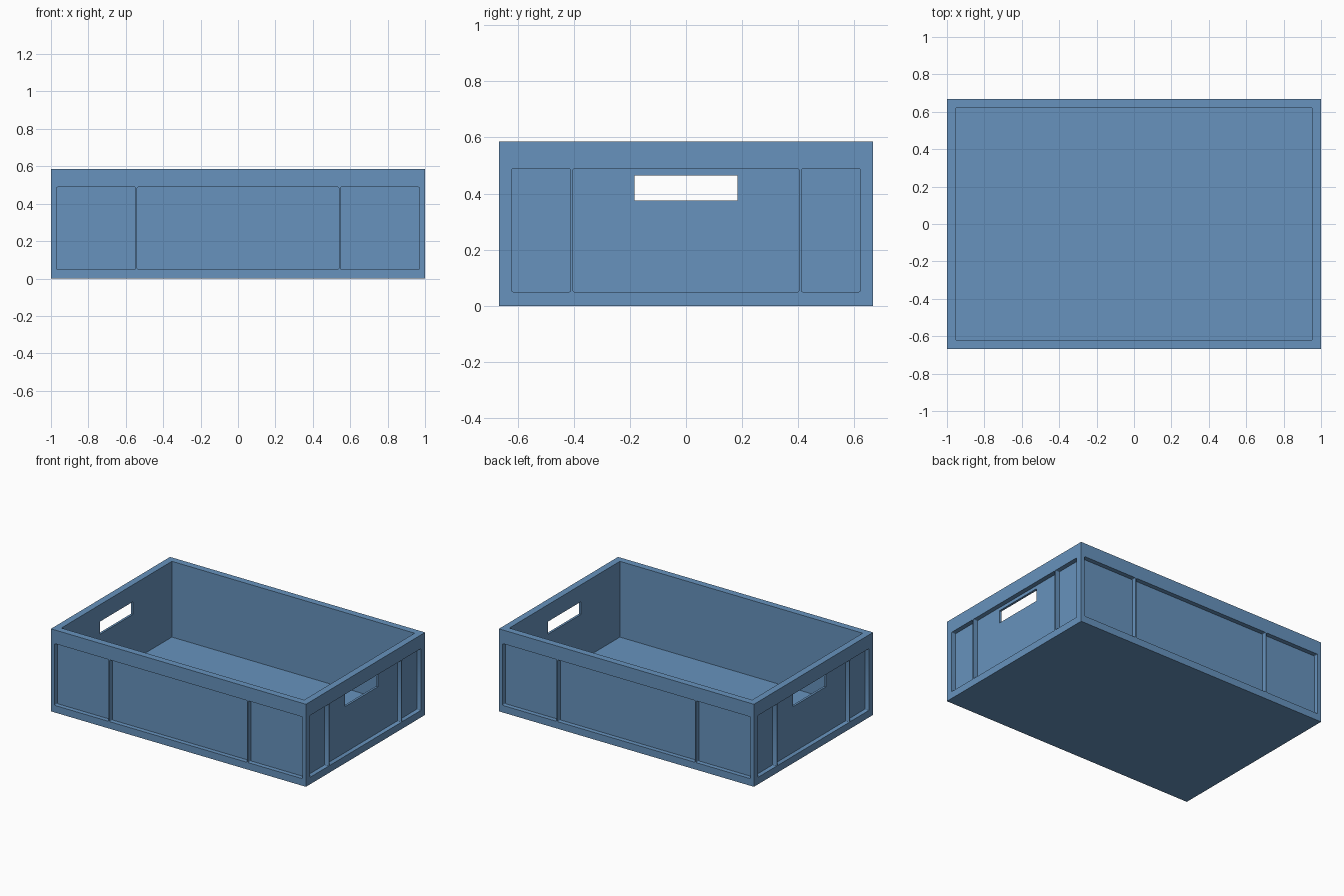
import bpy
import bmesh
from mathutils import Matrix, Vector

cube = bpy.data.objects.get("Cube")
if cube:
    bpy.data.objects.remove(cube, do_unlink=True)

# Overall sizes
HX, HY, HEIGHT = 1.0, 0.667, 0.585
WALL, FLOOR = 0.048, 0.048
RECESS = 0.032
PANEL_Z = (0.05, 0.488)

# Blue plastic
blue = bpy.data.materials.new("blue plastic")
blue.use_nodes = True
colour = (0.135, 0.29, 0.51, 1)
blue.diffuse_color = colour
blue.node_tree.nodes["Principled BSDF"].inputs["Base Color"].default_value = colour


def add_box(bm, lo, hi, round_axis=None, radius=0.005):
    """Add a box between two corners, rounding the edges along one axis."""
    lo, hi = Vector(lo), Vector(hi)
    place = Matrix.Translation((lo + hi) / 2) @ Matrix.Diagonal((*(hi - lo), 1))
    verts = bmesh.ops.create_cube(bm, size=1, matrix=place)["verts"]
    if round_axis is not None:
        edges = {e for v in verts for e in v.link_edges
                 if abs((e.verts[0].co - e.verts[1].co).normalized()[round_axis]) > 0.9}
        bmesh.ops.bevel(bm, geom=list(edges), offset=radius, segments=3,
                        profile=0.5, affect='EDGES')


def make_object(name, bm):
    bmesh.ops.recalc_face_normals(bm, faces=bm.faces)
    mesh = bpy.data.meshes.new(name)
    bm.to_mesh(mesh)
    bm.free()
    mesh.materials.append(blue)
    obj = bpy.data.objects.new(name, mesh)
    bpy.context.collection.objects.link(obj)
    return obj


def cut(obj, cutter):
    """Subtract the cutter, then remove it."""
    mod = obj.modifiers.new("cut", 'BOOLEAN')
    mod.operation, mod.solver, mod.object = 'DIFFERENCE', 'EXACT', cutter
    bpy.ops.object.select_all(action='DESELECT')
    bpy.context.view_layer.objects.active = obj
    obj.select_set(True)
    bpy.ops.object.modifier_apply(modifier=mod.name)
    bpy.data.objects.remove(cutter, do_unlink=True)


# Solid block for the crate
bm = bmesh.new()
add_box(bm, (-HX, -HY, 0), (HX, HY, HEIGHT))
crate = make_object("crate", bm)

# Open cavity and the recessed panels, with thin ribs left between them
bm = bmesh.new()
add_box(bm, (-HX + WALL, -HY + WALL, FLOOR), (HX - WALL, HY - WALL, HEIGHT + 0.1))
z0, z1 = PANEL_Z
long_panels = [(-0.971, -0.547), (-0.539, 0.539), (0.547, 0.971)]
end_panels = [(-0.621, -0.411), (-0.403, 0.403), (0.411, 0.621)]
for side in (-1, 1):
    for a, b in long_panels:
        y0, y1 = sorted((side * (HY - RECESS), side * (HY + 0.1)))
        add_box(bm, (a, y0, z0), (b, y1, z1), round_axis=1)
    for a, b in end_panels:
        x0, x1 = sorted((side * (HX - RECESS), side * (HX + 0.1)))
        add_box(bm, (x0, a, z0), (x1, b, z1), round_axis=0)
cut(crate, make_object("recess_cutter", bm))

# Handle slots through both ends
bm = bmesh.new()
add_box(bm, (-HX - 0.2, -0.184, 0.375), (HX + 0.2, 0.184, 0.465))
cut(crate, make_object("handle_cutter", bm))

bpy.ops.object.shade_smooth_by_angle(angle=0.6)
